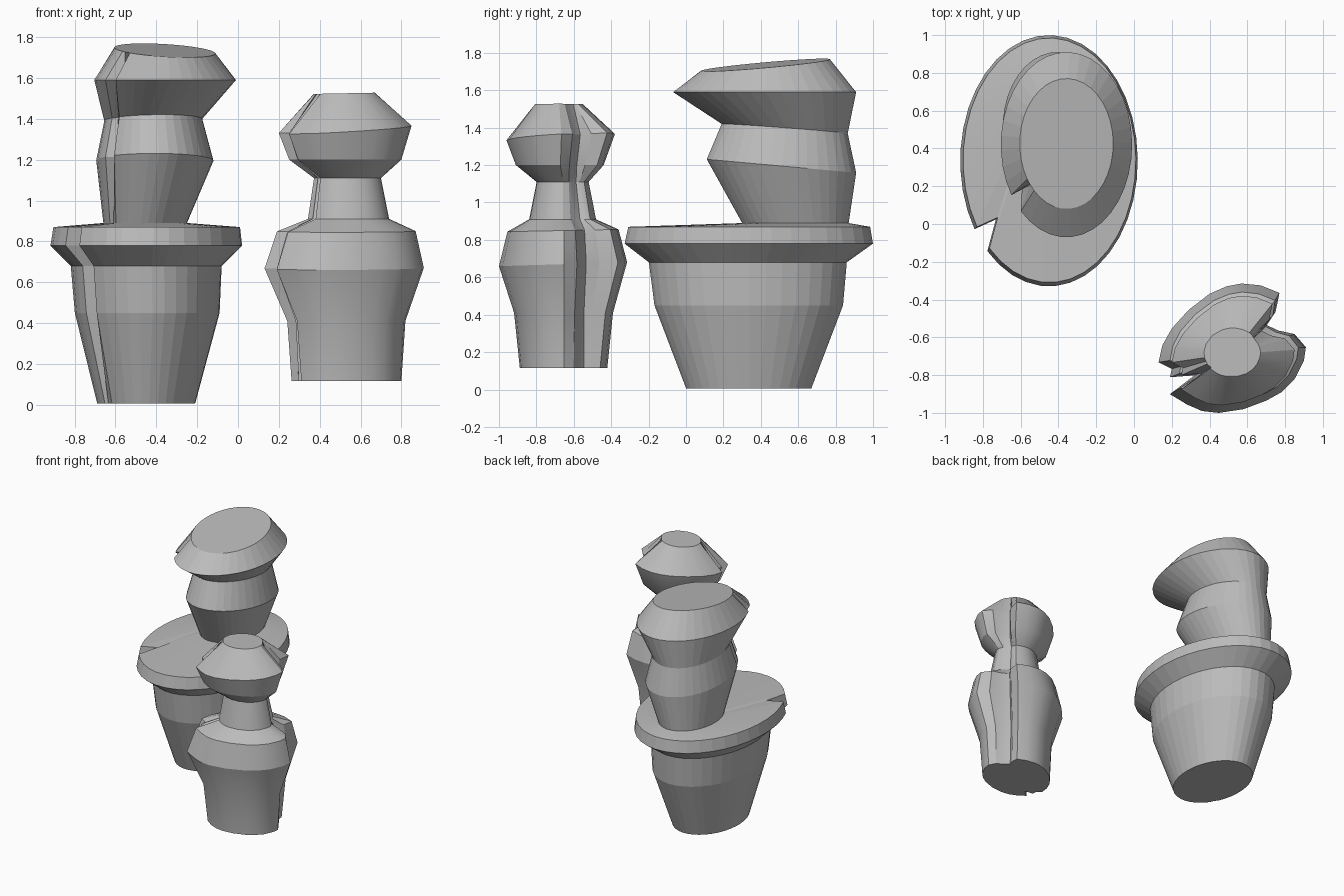
import bpy, bmesh, math

stone = bpy.data.materials.new("grey stone")
stone.diffuse_color = (0.5, 0.5, 0.5, 1)


def loft(name, outline, rings, smooth=None):
    """Stack scaled outlines. Ring: z, x0, x1, y0, y1, notch amount, x slope, y slope."""
    bm = bmesh.new()
    loops = []
    for z, x0, x1, y0, y1, k, sx, sy in rings:
        cx, cy, rx, ry = (x0 + x1) / 2, (y0 + y1) / 2, (x1 - x0) / 2, (y1 - y0) / 2
        loop = []
        for u, v in outline:
            d = math.hypot(u, v)
            dx = rx * (u * k + u / d * (1 - k))
            dy = ry * (v * k + v / d * (1 - k))
            loop.append(bm.verts.new((cx + dx, cy + dy, z + sx * dx + sy * dy)))
        loops.append(loop)
    n = len(outline)
    for a, b in zip(loops, loops[1:]):
        for i in range(n):
            j = (i + 1) % n
            bm.faces.new((a[i], a[j], b[j], b[i]))
    bm.faces.new(loops[0][::-1])
    bm.faces.new(loops[-1])
    bmesh.ops.recalc_face_normals(bm, faces=bm.faces)
    me = bpy.data.meshes.new(name)
    bm.to_mesh(me)
    bm.free()
    ob = bpy.data.objects.new(name, me)
    bpy.context.collection.objects.link(ob)
    me.materials.append(stone)
    if smooth:
        bpy.ops.object.select_all(action='DESELECT')
        ob.select_set(True)
        bpy.context.view_layer.objects.active = ob
        bpy.ops.object.shade_smooth_by_angle(angle=math.radians(smooth))


# tall pillar: ellipse with one narrow notch
def polar(r, deg):
    return r * math.cos(math.radians(deg)), r * math.sin(math.radians(deg))

ellipse = [polar(1, 226 + 347 * i / 36) for i in range(37)] + [polar(0.76, 218)]
loft("tall_pillar", ellipse, [
    (0.005, -0.69, -0.21, 0.00, 0.67, 0.1, 0, 0),
    (0.45, -0.80, -0.09, -0.17, 0.84, 0.6, 0, 0),
    (0.68, -0.82, -0.08, -0.20, 0.86, 0.7, 0, 0),
    (0.78, -0.92, 0.02, -0.33, 1.00, 1.0, 0, 0),
    (0.87, -0.905, 0.01, -0.31, 0.985, 1.0, 0, 0),
    (0.89, -0.66, -0.25, 0.30, 0.87, 0.2, 0, 0),
    (1.195, -0.695, -0.12, 0.11, 0.91, 0.7, 0, -0.09),
    (1.395, -0.655, -0.175, 0.19, 0.865, 0.4, 0.02, -0.075),
    (1.59, -0.705, -0.01, -0.07, 0.91, 1.2, 0, 0),
    (1.735, -0.605, -0.11, 0.08, 0.77, 0.0, -0.06, 0.09),
])

# short pillar: outline read from above, with notches at right and left
raw = [(0.91, -0.65), (0.90, -0.72), (0.85, -0.82), (0.78, -0.89), (0.70, -0.935),
       (0.58, -0.98), (0.45, -1.0), (0.36, -0.99), (0.28, -0.955), (0.19, -0.90),
       (0.32, -0.80), (0.19, -0.81), (0.20, -0.765), (0.13, -0.73), (0.15, -0.64),
       (0.20, -0.55), (0.29, -0.45), (0.40, -0.365), (0.49, -0.325), (0.57, -0.31),
       (0.67, -0.32), (0.77, -0.36), (0.75, -0.46), (0.70, -0.53), (0.76, -0.56), (0.85, -0.58)]
lobed = [((x - 0.52) / 0.39, (y + 0.655) / 0.345) for x, y in raw]
loft("short_pillar", lobed, [
    (0.115, 0.26, 0.80, -0.89, -0.42, 0.6, 0, 0),
    (0.41, 0.24, 0.82, -0.92, -0.39, 0.8, 0, 0),
    (0.67, 0.13, 0.91, -1.00, -0.315, 1.0, 0, 0.03),
    (0.85, 0.19, 0.87, -0.955, -0.36, 0.9, 0, 0.02),
    (0.91, 0.34, 0.74, -0.84, -0.48, 0.4, 0, 0),
    (1.11, 0.37, 0.70, -0.80, -0.52, 0.4, 0, 0),
    (1.20, 0.25, 0.80, -0.91, -0.44, 0.9, 0, 0),
    (1.35, 0.20, 0.85, -0.96, -0.38, 1.0, 0.05, 0.05),
    (1.525, 0.37, 0.67, -0.81, -0.55, 0.1, 0.02, 0),
], smooth=25)
